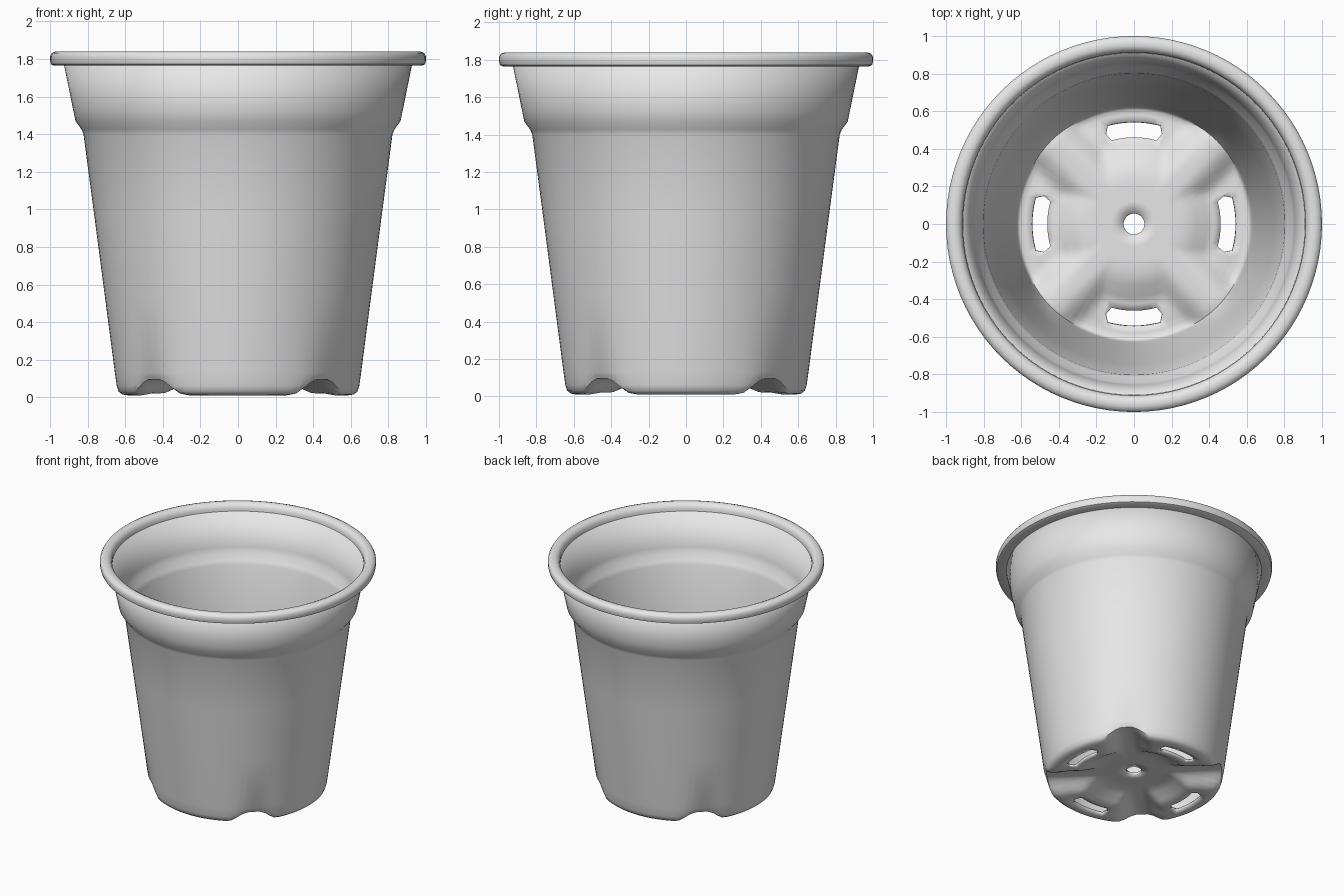
import bpy, bmesh, math

if "Cube" in bpy.data.objects:
    bpy.data.objects.remove(bpy.data.objects["Cube"])

SEG = 96
STEP = 2 * math.pi / SEG

plastic = bpy.data.materials.new("grey plastic")
plastic.diffuse_color = (0.8, 0.8, 0.8, 1)
plastic.use_nodes = True
plastic.node_tree.nodes["Principled BSDF"].inputs["Base Color"].default_value = plastic.diffuse_color


def smooth(t):
    t = max(0.0, min(1.0, t))
    return t * t * (3 - 2 * t)


def lathe(name, profile, closed=False, shape=None, skip=None):
    """Spin (r, z) points; shape() may adjust a point, skip() leaves a hole."""
    bm = bmesh.new()
    rings = []
    for i, (r, z) in enumerate(profile):
        ring = []
        for j in range(SEG):
            a, zz = j * STEP, z
            if shape:
                a, zz = shape(i, j, r, z)
            ring.append(bm.verts.new((r * math.cos(a), r * math.sin(a), zz)))
        rings.append(ring)
    n = len(rings)
    for i in range(n if closed else n - 1):
        p, q = rings[i], rings[(i + 1) % n]
        for j in range(SEG):
            if skip and skip(i, j):
                continue
            k = (j + 1) % SEG
            bm.faces.new((p[j], p[k], q[k], q[j]))
    me = bpy.data.meshes.new(name)
    bm.to_mesh(me)
    bm.free()
    me.materials.append(plastic)
    ob = bpy.data.objects.new(name, me)
    bpy.context.collection.objects.link(ob)
    return ob


# Floor (centre hole outward), then wall with the stepped collar
body_profile = [
    (0.055, 0.02), (0.12, 0.02), (0.20, 0.02), (0.26, 0.02), (0.32, 0.02),
    (0.38, 0.02), (0.42, 0.02), (0.46, 0.02), (0.50, 0.02), (0.54, 0.015),
    (0.58, 0.01), (0.615, 0.015), (0.635, 0.03), (0.645, 0.06), (0.655, 0.13),
    (0.71, 0.55), (0.765, 0.97), (0.822, 1.40), (0.832, 1.425),
    (0.865, 1.47), (0.875, 1.52), (0.928, 1.78),
]
SLOT_LOW, SLOT_MID = 7, 8
QUARTER = SEG // 4


def slot_index(j):
    """Signed segment offset from the nearest slot centre."""
    return (j + QUARTER // 2) % QUARTER - QUARTER // 2


def floor_shape(i, j, r, z):
    a = j * STEP
    if i > 13:
        return a, z
    # raised centre and four raised diagonal channels
    d = abs((a % (math.pi / 2)) - math.pi / 4)
    channel = smooth(1.25 * (1 - r * math.sin(d) / 0.18))
    centre = smooth((0.44 - r) / 0.18)
    lift = max(channel, centre)
    top = 0.095 if i < 13 else 0.112
    z = z + (top - z) * lift
    # rounded slot ends
    s = slot_index(j)
    if i == SLOT_MID and abs(s) == 4:
        a += math.copysign(0.6 * STEP, s)
    return a, z


def slot_hole(i, j):
    return i in (SLOT_LOW, SLOT_MID) and -4 <= slot_index(j) < 4


body = lathe("pot_body", body_profile, shape=floor_shape, skip=slot_hole)
shell = body.modifiers.new("wall thickness", "SOLIDIFY")
shell.thickness = 0.02
shell.offset = -1

# Thick rolled rim
rim = lathe("pot_rim", [
    (0.912, 1.765), (0.98, 1.765), (0.995, 1.772), (1.0, 1.79), (1.0, 1.815),
    (0.99, 1.832), (0.97, 1.84), (0.945, 1.84), (0.925, 1.83), (0.912, 1.805),
], closed=True)

# Smooth shading with sharp edges kept
bpy.ops.object.select_all(action="DESELECT")
for ob in (body, rim):
    ob.select_set(True)
bpy.context.view_layer.objects.active = body
bpy.ops.object.shade_smooth_by_angle(angle=math.radians(40))
